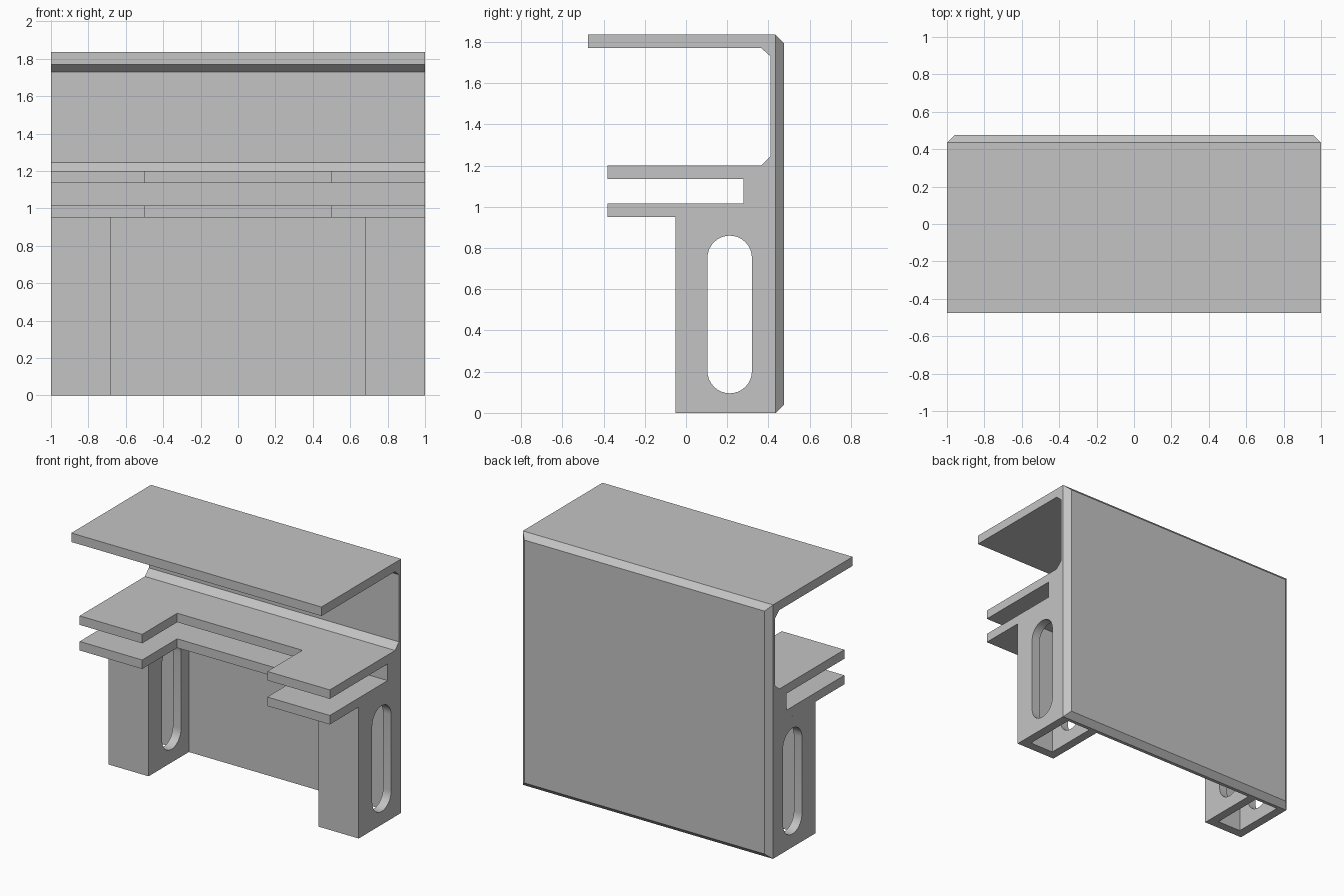
import bpy, bmesh, math
from mathutils import Vector

cube = bpy.data.objects.get("Cube")
if cube:
    bpy.data.objects.remove(cube, do_unlink=True)

GREY = (0.55, 0.55, 0.55, 1)
grey = bpy.data.materials.new("plain grey")
grey.use_nodes = True
grey.diffuse_color = GREY
grey.node_tree.nodes["Principled BSDF"].inputs["Base Color"].default_value = GREY

BACK, CHAMFER, WALL = 0.475, 0.04, 0.41


def prism(name, outline, start, end, axis, chamfer_back=False):
    """Extrude a (y, z) outline along X or an (x, y) outline along Z."""
    bm = bmesh.new()
    if axis == "X":
        points, move = [(start, a, b) for a, b in outline], Vector((end - start, 0, 0))
    else:
        points, move = [(a, b, start) for a, b in outline], Vector((0, 0, end - start))
    face = bm.faces.new([bm.verts.new(p) for p in points])
    ext = bmesh.ops.extrude_face_region(bm, geom=[face])
    new_verts = [g for g in ext["geom"] if isinstance(g, bmesh.types.BMVert)]
    bmesh.ops.translate(bm, verts=new_verts, vec=move)
    bmesh.ops.recalc_face_normals(bm, faces=bm.faces)
    if chamfer_back:
        edges = [e for e in bm.edges if all(abs(v.co.y - BACK) < 1e-4 for v in e.verts)]
        bmesh.ops.bevel(bm, geom=edges, offset=CHAMFER, segments=1, affect="EDGES")
    mesh = bpy.data.meshes.new(name)
    bm.to_mesh(mesh)
    bm.free()
    mesh.materials.append(grey)
    obj = bpy.data.objects.new(name, mesh)
    bpy.context.collection.objects.link(obj)
    return obj


def cut(obj, cutter):
    """Apply a boolean difference and discard the cutter."""
    cutter.hide_render = True
    mod = obj.modifiers.new("cut", "BOOLEAN")
    mod.operation, mod.solver, mod.object = "DIFFERENCE", "EXACT", cutter
    bpy.context.view_layer.objects.active = obj
    bpy.ops.object.modifier_apply(modifier=mod.name)
    bpy.data.objects.remove(cutter, do_unlink=True)


# Bracket body: back panel, top lip and the two shelves in one side profile
body_profile = [
    (BACK, 0), (BACK, 1.835),
    (-0.475, 1.835), (-0.475, 1.77), (0.365, 1.77), (WALL, 1.73),
    (WALL, 1.245), (0.365, 1.2), (-0.38, 1.2), (-0.38, 1.135),
    (0.28, 1.135), (0.28, 1.015), (-0.38, 1.015), (-0.38, 0.95),
    (WALL, 0.95), (WALL, 0),
]
body = prism("bracket_body", body_profile, -1, 1, "X", chamfer_back=True)

# Notch through the front of both shelves
notch = [(-0.6, 0.9), (0.02, 0.9), (0.02, 1.3), (-0.6, 1.3)]
cut(body, prism("shelf_notch_cutter", notch, -0.5, 0.5, "X"))

# Hollow legs: channel closed by the back panel, open at the bottom
T, OUT, IN, FRONT = 0.065, 1.0, 0.68, -0.05
channel = [
    (IN, WALL), (IN, FRONT), (OUT, FRONT), (OUT, WALL),
    (OUT - T, WALL), (OUT - T, FRONT + T), (IN + T, FRONT + T), (IN + T, WALL),
]
legs = prism("hollow_legs", channel, 0, 0.95, "Z")
legs.modifiers.new("mirror", "MIRROR")
bpy.context.view_layer.objects.active = legs
bpy.ops.object.modifier_apply(modifier="mirror")

# Long rounded slots through the leg walls
R, MID, LOW, HIGH, N = 0.108, 0.212, 0.203, 0.752, 16
slot = []
for z, turn in ((HIGH, 0), (LOW, math.pi)):
    for i in range(N + 1):
        a = turn + math.pi * i / N
        slot.append((MID + R * math.cos(a), z + R * math.sin(a)))
cut(legs, prism("leg_slot_cutter", slot, -1.2, 1.2, "X"))

bpy.ops.object.select_all(action="DESELECT")
legs.select_set(True)
bpy.context.view_layer.objects.active = legs
bpy.ops.object.shade_smooth_by_angle(angle=math.radians(30))
